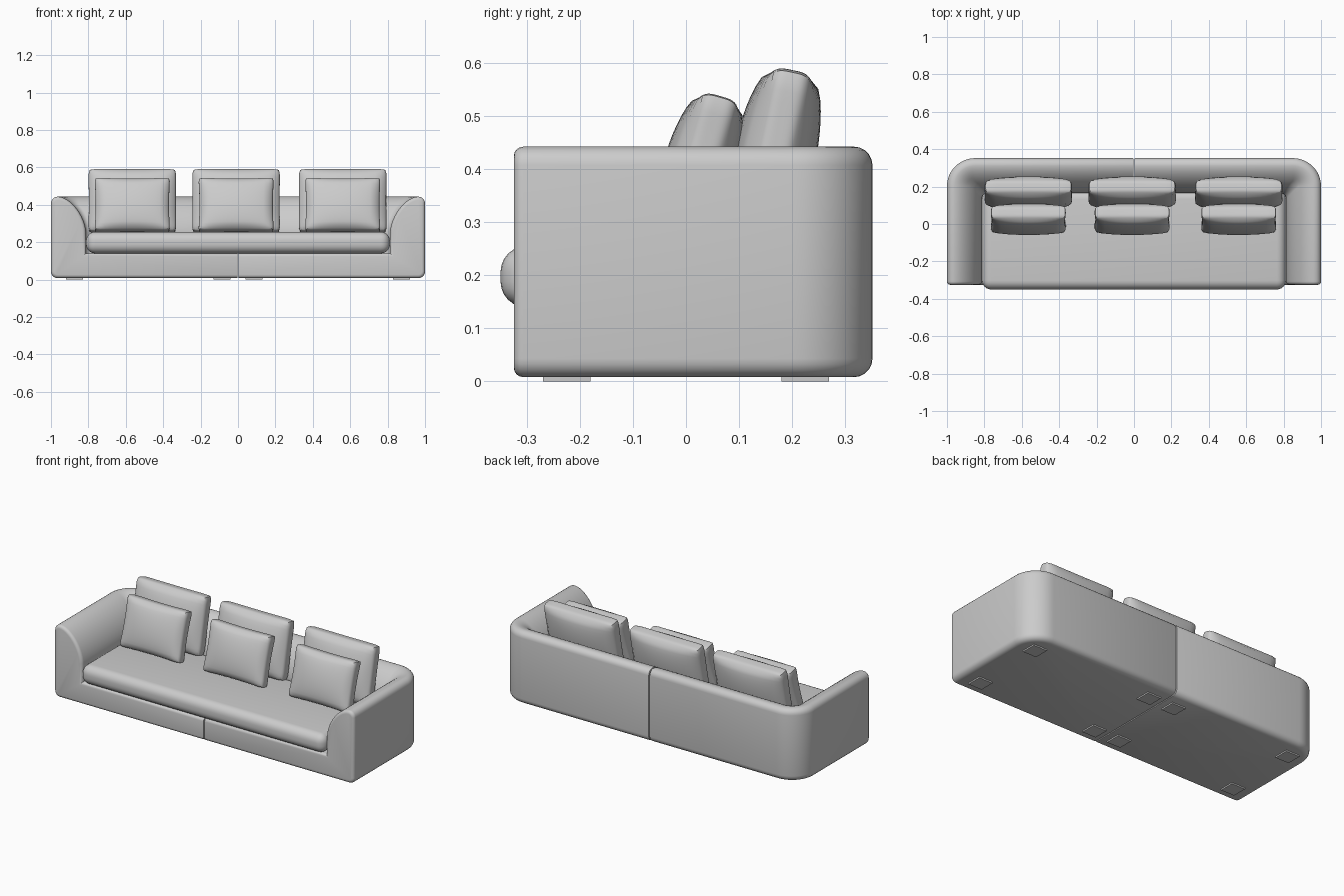
import bpy, bmesh, math
from mathutils import Matrix

if "Cube" in bpy.data.objects:
    bpy.data.objects.remove(bpy.data.objects["Cube"], do_unlink=True)

fabric = bpy.data.materials.new("grey_fabric")
fabric.use_nodes = True
grey = (0.6, 0.6, 0.6, 1)
fabric.diffuse_color = grey
fabric.node_tree.nodes["Principled BSDF"].inputs["Base Color"].default_value = grey

FRONT, BACK, BOTTOM, TOP = -0.325, 0.352, 0.008, 0.443
GAP = 0.002
DECK = 0.14
ARM = 0.187


def finish(bm, name, angle=35):
    bmesh.ops.recalc_face_normals(bm, faces=bm.faces)
    mesh = bpy.data.meshes.new(name)
    bm.to_mesh(mesh)
    bm.free()
    obj = bpy.data.objects.new(name, mesh)
    bpy.context.collection.objects.link(obj)
    mesh.materials.append(fabric)
    bpy.ops.object.select_all(action="DESELECT")
    obj.select_set(True)
    bpy.context.view_layer.objects.active = obj
    bpy.ops.object.shade_smooth_by_angle(angle=math.radians(angle))
    return obj


# Arm and back section as (inset from outside, height)
def body_profile():
    r, pts = 0.035, []
    for i in range(6):
        a = math.pi / 2 * i / 5
        pts.append((r - r * math.sin(a), BOTTOM + r - r * math.cos(a)))
    for i in range(6):
        a = math.pi / 2 * i / 5
        pts.append((r - r * math.cos(a), TOP - r + r * math.sin(a)))
    for i in range(13):
        a = math.pi / 2 * i / 12
        s, c = max(math.sin(a), 0), max(math.cos(a), 0)
        pts.append((0.04 + (ARM - 0.04) * s ** 1.18, 0.25 + (TOP - 0.25) * c ** 1.18))
    pts.append((ARM, DECK))
    return pts


# Path from the arm front, round the back corner, to the middle seam
def body_path(d):
    r = max(0.15 - d, 0.03)
    cx, cy = 1 - d - r, BACK - d - r
    pts = [(1 - d, FRONT)]
    for i in range(13):
        a = math.pi / 2 * i / 12
        pts.append((cx + r * math.cos(a), cy + r * math.sin(a)))
    return pts + [(GAP, BACK - d)]


def body_half(name, side):
    bm = bmesh.new()
    rows = [[bm.verts.new((x, y, z)) for x, y in body_path(d)] for d, z in body_profile()]
    for low, high in zip(rows, rows[1:]):
        for i in range(len(low) - 1):
            bm.faces.new((low[i], low[i + 1], high[i + 1], high[i]))
    deck = bm.verts.new((GAP, FRONT, DECK))
    floor = bm.verts.new((GAP, FRONT, BOTTOM))
    bm.faces.new([row[0] for row in rows] + [deck, floor])
    bm.faces.new([row[-1] for row in rows] + [deck, floor])
    bm.faces.new(rows[-1] + [deck])
    bm.faces.new(rows[0] + [floor])
    bmesh.ops.recalc_face_normals(bm, faces=bm.faces)

    def on_plane(edge, axis, value):
        return all(abs(v.co[axis] - value) < 1e-5 for v in edge.verts)

    # Soft front edges, then a tight groove at the seam
    edges = [e for e in bm.edges if on_plane(e, 1, FRONT) and not on_plane(e, 0, GAP)]
    bmesh.ops.bevel(bm, geom=edges, offset=0.018, segments=4, profile=0.5,
                    affect="EDGES", clamp_overlap=False)
    edges = [e for e in bm.edges if on_plane(e, 0, GAP)]
    bmesh.ops.bevel(bm, geom=edges, offset=0.005, segments=2, profile=0.5,
                    affect="EDGES", clamp_overlap=False)
    bmesh.ops.scale(bm, vec=(side, 1, 1), verts=bm.verts)
    finish(bm, name)


def box(name, lo, hi, bevel=0, segments=4):
    bm = bmesh.new()
    bmesh.ops.create_cube(bm, size=1)
    for v in bm.verts:
        v.co = [lo[k] if v.co[k] < 0 else hi[k] for k in range(3)]
    if bevel:
        bmesh.ops.bevel(bm, geom=bm.edges[:], offset=bevel, segments=segments,
                        profile=0.5, affect="EDGES")
    return finish(bm, name)


# Puffed pillow with a flat rim and pinched sides
def pillow(name, centre, half_w, half_h, belly, rim, pinch, tilt):
    bm = bmesh.new()
    bmesh.ops.create_cube(bm, size=2)
    bmesh.ops.subdivide_edges(bm, edges=bm.edges[:], cuts=15, use_grid_fill=True)
    for v in bm.verts:
        x, y, z = v.co
        puff = (max(1 - x * x, 0) * max(1 - z * z, 0)) ** 0.55
        edge = max(abs(x), abs(z))
        soft = 1 - 0.05 * edge ** 8 * y ** 4
        corner = 0.03 * (x * z) ** 12
        v.co = (half_w * x * soft * (1 - pinch * (1 - z * z) - corner),
                y * (rim + (belly - rim) * puff),
                half_h * z * soft * (1 - pinch * (1 - x * x) - corner))
    turn = Matrix.Rotation(math.radians(-tilt), 4, "X")
    bmesh.ops.transform(bm, matrix=Matrix.Translation(centre) @ turn, verts=bm.verts)
    finish(bm, name, 45)


for label, side in (("left", 1), ("right", -1)):
    body_half(label + "_body", side)
    for fx in (0.085, 0.875):
        for fy, place in ((-0.225, "front"), (0.225, "back")):
            part = "outer" if fx > 0.5 else "inner"
            box(f"{label}_{place}_{part}_foot", (side * fx - 0.045, fy - 0.045, 0),
                (side * fx + 0.045, fy + 0.045, 0.015))

# Seat cushion with a rounded front
box("seat_cushion", (-0.812, -0.35, DECK), (0.812, 0.18, 0.255), 0.048, 6)

for label, x in (("right", -0.565), ("middle", -0.01), ("left", 0.56)):
    pillow(label + "_back_pillow", (x, 0.166, 0.42), 0.235, 0.172, 0.078, 0.035, 0.01, 12)
    pillow(label + "_front_pillow", (x, 0.025, 0.398), 0.203, 0.148, 0.07, 0.033, 0.035, 16)
